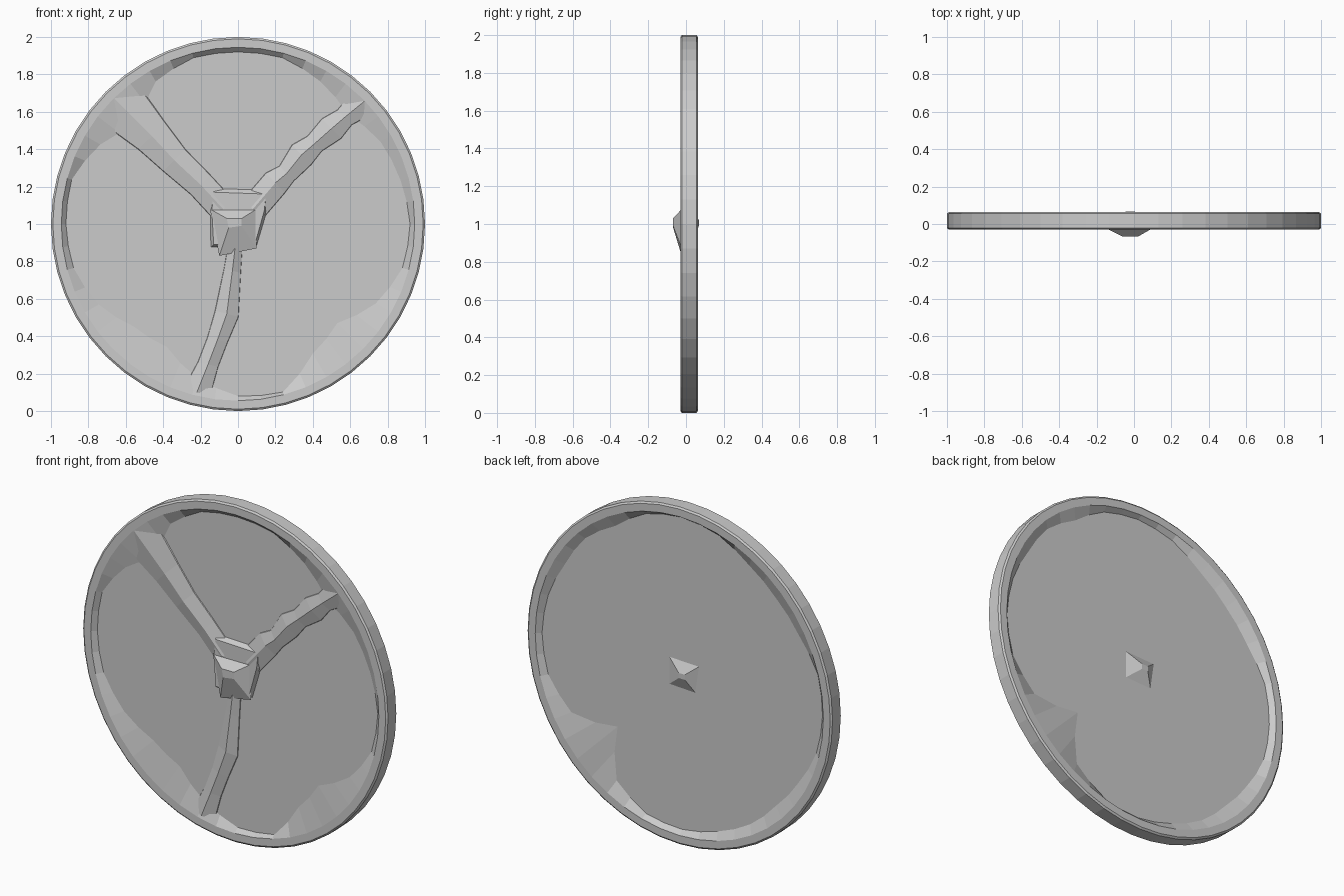
import bpy, bmesh, math
from mathutils import Vector

if "Cube" in bpy.data.objects:
    bpy.data.objects.remove(bpy.data.objects["Cube"])

FRONT, BACK = -0.03, 0.063      # rim faces
PANEL_F, PANEL_B = -0.004, 0.035  # recessed panel faces
CZ = 1.0
SIDES = 48


def finish(name, bm):
    bmesh.ops.recalc_face_normals(bm, faces=bm.faces)
    mesh = bpy.data.meshes.new(name)
    bm.to_mesh(mesh)
    bm.free()
    ob = bpy.data.objects.new(name, mesh)
    bpy.context.collection.objects.link(ob)
    return ob


def sample(table, i):
    # linear interpolation around the circle
    t = i / SIDES * len(table)
    k = int(t)
    a, b = table[k % len(table)], table[(k + 1) % len(table)]
    return a + (b - a) * (t - k)


# Foot radius of the uneven rim slope every 15 degrees, front and back
front_foot = [.92, .90, .88, .83, .88, .92, .92, .92, .88, .75, .85, .92,
              .92, .91, .86, .78, .76, .85, .92, .93, .80, .75, .85, .91]
back_foot = [.92, .91, .89, .90, .88, .92, .93, .92, .88, .87, .88, .92,
             .92, .91, .88, .87, .89, .90, .92, .92, .86, .60, .84, .91]

# Wheel disc: rim and recessed panel on both sides
bm = bmesh.new()
rings = []
profile = [(front_foot, PANEL_F), (.945, FRONT), (.99, FRONT), (1.0, FRONT + .008),
           (1.0, BACK - .008), (.99, BACK), (.945, BACK), (back_foot, PANEL_B)]
for rad, y in profile:
    ring = []
    for i in range(SIDES):
        a = 2 * math.pi * i / SIDES
        r = sample(rad, i) if isinstance(rad, list) else rad
        ring.append(bm.verts.new((r * math.cos(a), y, CZ + r * math.sin(a))))
    rings.append(ring)
for r0, r1 in zip(rings, rings[1:]):
    for i in range(SIDES):
        j = (i + 1) % SIDES
        bm.faces.new((r0[i], r0[j], r1[j], r1[i]))
bm.faces.new(rings[0])
bm.faces.new(rings[-1])
finish("wheel_disc", bm)


# Faceted ridge spokes: stations are (x, z, half width)
def spoke(name, stations, crest):
    bm = bmesh.new()
    pts = [Vector((x, 0, z)) for x, z, _ in stations]
    axis = (pts[-1] - pts[0]).normalized()
    side = Vector((axis.z, 0, -axis.x))
    rows = []
    for p, (_, _, w) in zip(pts, stations):
        rows.append([bm.verts.new((q.x, y, q.z)) for q, y in
                     ((p - side * w, PANEL_F + .01), (p - side * w * .9, PANEL_F - .004),
                      (p, crest), (p + side * w * .9, PANEL_F - .004),
                      (p + side * w, PANEL_F + .01))])
    for a, b in zip(rows, rows[1:]):
        for i in range(5):
            j = (i + 1) % 5
            bm.faces.new((a[i], a[j], b[j], b[i]))
    bm.faces.new(rows[0])
    bm.faces.new(rows[-1])
    finish(name, bm)


spoke("right_spoke", [(.08, 1.08, .08), (.2, 1.22, .08), (.26, 1.27, .06), (.34, 1.37, .08),
                      (.41, 1.43, .06), (.5, 1.51, .08), (.57, 1.57, .06), (.68, 1.66, .09)], FRONT)
spoke("left_spoke", [(-.08, 1.08, .08), (-.2, 1.21, .08), (-.34, 1.34, .09),
                     (-.46, 1.47, .11), (-.66, 1.67, .16)], FRONT)
spoke("lower_spoke", [(-.01, .92, .04), (-.03, .75, .05), (-.06, .52, .07),
                      (-.11, .38, .06), (-.16, .25, .06), (-.22, .1, .08)], FRONT)


# Hub bosses: a base outline rising to a smaller top
def boss(name, base, top, y0, y1):
    bm = bmesh.new()
    lo = [bm.verts.new((x, y0, z)) for x, z in base]
    hi = [bm.verts.new((x, y1, z)) for x, z in top]
    n = len(lo)
    for i in range(n):
        j = (i + 1) % n
        bm.faces.new((lo[i], lo[j], hi[j], hi[i]))
    bm.faces.new(lo)
    bm.faces.new(hi)
    finish(name, bm)


boss("hub_collar", [(-.15, 1.2), (.16, 1.19), (.16, 1.07), (.1, .87), (-.15, .87), (-.15, 1.07)],
     [(-.13, 1.17), (.15, 1.16), (.14, 1.07), (.09, .89), (-.13, .89), (-.14, 1.07)],
     PANEL_F + .01, FRONT + .004)
boss("hub_front", [(-.15, 1.08), (.1, 1.08), (.1, .87), (-.1, .83)],
     [(-.06, 1.03), (.02, 1.03), (.02, .99), (-.05, .98)], FRONT + .008, -.068)
boss("hub_back", [(-.13, 1.09), (.11, 1.1), (.11, .9), (-.1, .89)],
     [(-.04, 1.02), (.0, 1.02), (.0, .99), (-.04, .99)], PANEL_B - .01, .068)
